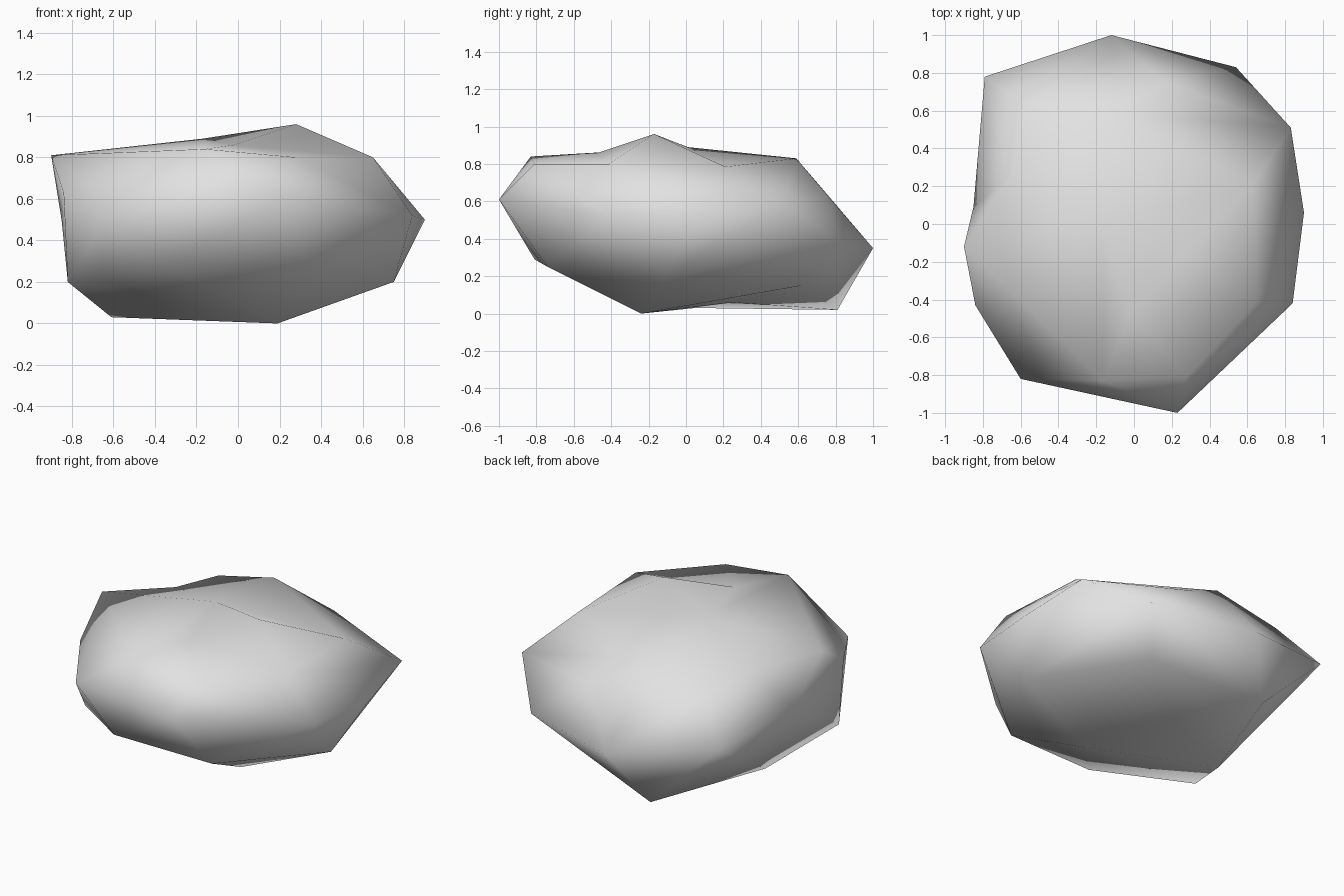
import bpy
import bmesh
from mathutils import Vector

# Remove only the default cube
default_cube = bpy.data.objects.get("Cube")
if default_cube:
    bpy.data.objects.remove(default_cube, do_unlink=True)


def make_material(name, colour):
    material = bpy.data.materials.new(name)
    material.use_nodes = True
    material.diffuse_color = colour
    shader = next(n for n in material.node_tree.nodes if n.type == "BSDF_PRINCIPLED")
    shader.inputs["Base Color"].default_value = colour
    shader.inputs["Roughness"].default_value = 0.9
    return material


def build_boulder(name, corners, hollows, centre, material):
    """Wrap the corners in a tight skin; hollows are wrapped while pushed out, then sunk back."""
    mesh = bpy.data.meshes.new(name)
    bm = bmesh.new()
    for corner in corners:
        bm.verts.new(corner)

    sunk = []
    for point, push in hollows:
        target = Vector(point)
        vert = bm.verts.new(centre + (target - centre) * push)
        sunk.append((vert, target))

    bmesh.ops.convex_hull(bm, input=list(bm.verts), use_existing_faces=False)
    for vert, target in sunk:
        vert.co = target
    buried = [v for v in bm.verts if not v.link_faces]
    bmesh.ops.delete(bm, geom=buried, context="VERTS")
    bmesh.ops.recalc_face_normals(bm, faces=list(bm.faces))

    # One continuous soft shaded surface
    for face in bm.faces:
        face.smooth = True
    bm.to_mesh(mesh)
    bm.free()
    mesh.materials.append(material)
    boulder = bpy.data.objects.new(name, mesh)
    bpy.context.collection.objects.link(boulder)
    return boulder


# Upper corners, around the peak
crown = [
    (.28, -.17, .96), (-.16, -.83, .84), (.28, -.81, .8), (.65, -.41, .8),
    (.63, .21, .785), (.17, .75, .64), (-.15, .59, .83), (-.575, .62, .72),
    (-.9, -.12, .81),
]

# Widest corners, around the middle
waist = [
    (-.12, 1, .35), (.54, .83, .38), (.83, .51, .58), (.9, .06, .5),
    (.84, -.42, .52), (.23, -1, .61), (-.6, -.82, .56), (-.84, -.43, .63),
    (-.79, .78, .48),
]

# Lower corners, down to the ground
base = [
    (.19, -.24, 0), (.75, -.11, .2), (.33, -.74, .25), (-.33, -.81, .29),
    (-.82, -.41, .2), (-.61, .05, .03), (-.31, .81, .02), (.38, .62, .15),
]

# Shallow hollows in the top, side and underside, with how far each is pushed out
hollows = [
    ((-.17, .01, .89), 1.45),
    ((-.64, .27, .76), 1.25),
    ((-.02, -.47, .86), 1.25),
    ((-.85, .09, .5), 1.2),
    ((-.1, .25, .06), 1.2),
]

stone_grey = make_material("stone grey", (.76, .76, .76, 1))
build_boulder("boulder", crown + waist + base, hollows, Vector((0, 0, .48)), stone_grey)
